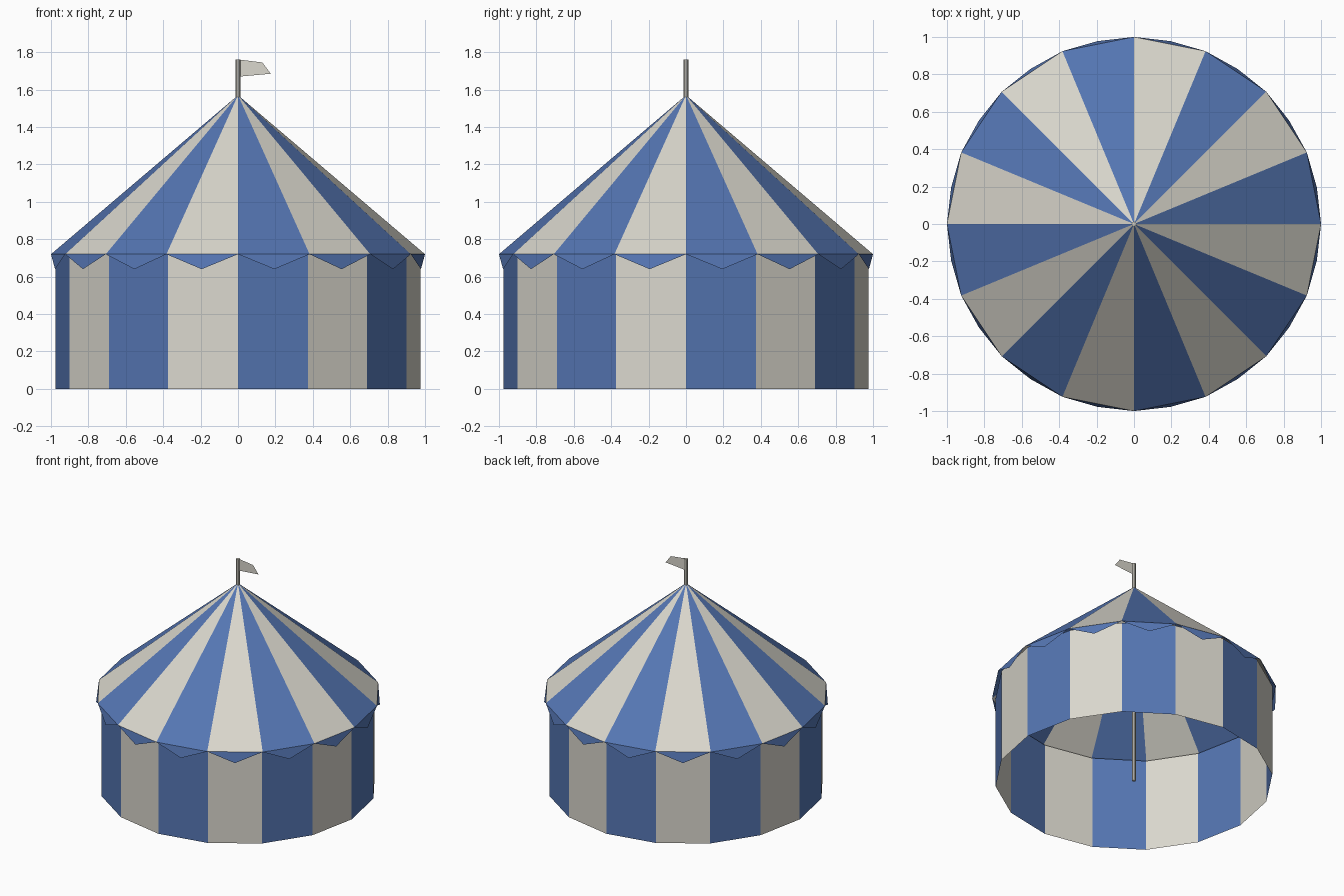
import bpy
import bmesh
from math import cos, sin, pi

SIDES = 16
EAVES, PEAK, TOP = 0.72, 1.56, 1.76

if "Cube" in bpy.data.objects:
    bpy.data.objects.remove(bpy.data.objects["Cube"])


def material(name, rgb):
    mat = bpy.data.materials.new(name)
    mat.use_nodes = True
    mat.diffuse_color = (*rgb, 1)
    mat.node_tree.nodes["Principled BSDF"].inputs["Base Color"].default_value = (*rgb, 1)
    return mat


blue = material("canvas_blue", (0.09, 0.18, 0.45))
cream = material("canvas_cream", (0.70, 0.68, 0.61))


def polar(radius, step, z):
    a = 2 * pi * step / SIDES
    return (radius * cos(a), radius * sin(a), z)


def build(name, faces, mats, stripe=False):
    """Make an object from a list of faces, alternating colours if striped."""
    bm = bmesh.new()
    for i, corners in enumerate(faces):
        face = bm.faces.new([bm.verts.new(c) for c in corners])
        face.material_index = i % 2 if stripe else 0
    bmesh.ops.remove_doubles(bm, verts=bm.verts, dist=0.0001)
    mesh = bpy.data.meshes.new(name)
    bm.to_mesh(mesh)
    bm.free()
    for m in mats:
        mesh.materials.append(m)
    obj = bpy.data.objects.new(name, mesh)
    bpy.context.collection.objects.link(obj)
    return obj


def striped_ring(name, r_low, z_low, r_high, z_high):
    faces = [[polar(r_low, i, z_low), polar(r_low, i + 1, z_low),
              polar(r_high, i + 1, z_high), polar(r_high, i, z_high)]
             for i in range(SIDES)]
    return build(name, faces, [blue, cream], stripe=True)


# Striped canvas wall and roof
striped_ring("tent_wall", 0.975, 0, 0.975, EAVES)
striped_ring("tent_roof", 1.0, EAVES, 0.012, PEAK)

# Pointed valance hanging from each roof edge
build("valance", [[polar(1.0, i, EAVES), polar(0.997, i + 0.5, EAVES - 0.08),
                   polar(1.0, i + 1, EAVES)] for i in range(SIDES)], [blue])

# Centre pole from the ground to the flag
bpy.ops.mesh.primitive_cylinder_add(vertices=8, radius=0.013, depth=TOP,
                                    location=(0, 0, TOP / 2))
pole = bpy.context.object
pole.name = "centre_pole"
pole.data.materials.append(cream)

# Pennant
build("flag", [[(0.01, 0, 1.67), (0.175, 0, 1.685), (0.13, 0, 1.745), (0.01, 0, TOP)]], [cream])
